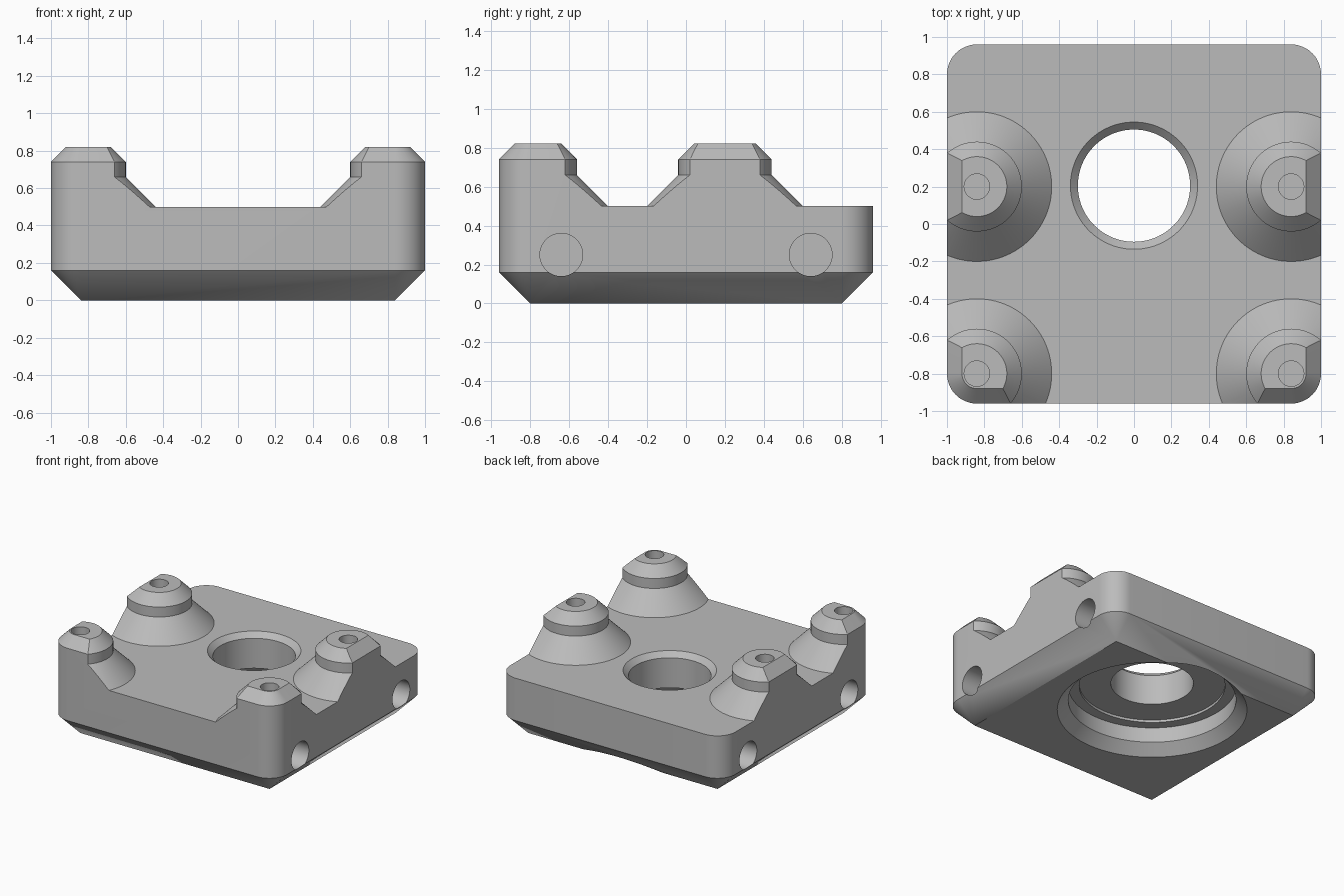
import bpy, bmesh, math

if "Cube" in bpy.data.objects:
    bpy.data.objects.remove(bpy.data.objects["Cube"])

W, D, R = 1.0, 0.96, 0.16          # half width, half depth, corner radius
BOSSES = [(sx * 0.84, y) for sx in (-1, 1) for y in (0.2, -0.8)]

grey = bpy.data.materials.new("plain grey")
grey.diffuse_color = (0.5, 0.5, 0.5, 1)
grey.use_nodes = True
grey.node_tree.nodes["Principled BSDF"].inputs["Base Color"].default_value = grey.diffuse_color


def loft(name, loops):
    """Solid through a stack of equal-length point loops."""
    bm = bmesh.new()
    rings = [[bm.verts.new(p) for p in loop] for loop in loops]
    n = len(rings[0])
    for a, b in zip(rings, rings[1:]):
        for i in range(n):
            j = (i + 1) % n
            bm.faces.new((a[i], a[j], b[j], b[i]))
    bm.faces.new(rings[0][::-1])
    bm.faces.new(rings[-1])
    bmesh.ops.remove_doubles(bm, verts=bm.verts, dist=1e-5)
    bmesh.ops.recalc_face_normals(bm, faces=bm.faces)
    mesh = bpy.data.meshes.new(name)
    bm.to_mesh(mesh)
    bm.free()
    ob = bpy.data.objects.new(name, mesh)
    bpy.context.collection.objects.link(ob)
    mesh.materials.append(grey)
    return ob


def rounded_loop(z, inset, seg=12):
    """Rounded rectangle shrunk by an inset; the corner centres stay put."""
    pts = []
    r = R - inset
    for k, (sx, sy) in enumerate([(1, 1), (-1, 1), (-1, -1), (1, -1)]):
        for i in range(seg + 1):
            a = math.pi / 2 * (k + i / seg)
            pts.append((sx * (W - R) + r * math.cos(a),
                        sy * (D - R) + r * math.sin(a), z))
    return pts


def lathe(name, profile, x, y, seg=96):
    """Round solid about a vertical axis from (radius, z) pairs."""
    return loft(name, [[(x + r * math.cos(2 * math.pi * i / seg),
                         y + r * math.sin(2 * math.pi * i / seg), z)
                        for i in range(seg)] for r, z in profile])


def combine(target, tool, operation):
    """Apply a boolean and discard the tool."""
    m = target.modifiers.new("cut", 'BOOLEAN')
    m.object, m.operation, m.solver = tool, operation, 'EXACT'
    bpy.context.view_layer.objects.active = target
    bpy.ops.object.modifier_apply(modifier=m.name)
    bpy.data.objects.remove(tool, do_unlink=True)


# slab, oversized before trimming to the outline
block = loft("mounting_block", [[(-1.5, -1.5, z), (1.5, -1.5, z), (1.5, 1.5, z), (-1.5, 1.5, z)]
                                for z in (-0.2, 0.5)])

# four stepped bosses
for x, y in BOSSES:
    combine(block, lathe("boss", [(0.45, 0.45), (0.24, 0.66), (0.24, 0.74),
                                  (0.16, 0.82)], x, y), 'UNION')

# trim to the rounded outline with chamfered bottom and boss rims
# (slightly oversized top continues the rim chamfer past the boss tops)
outline = loft("outline", [rounded_loop(0, 0.16), rounded_loop(0.16, 0),
                           rounded_loop(0.74, 0), rounded_loop(0.84, 0.10)])
combine(block, outline, 'INTERSECT')

# stepped bearing pocket below and chamfered bore through the top
combine(block, lathe("bore", [(0.74, -0.05), (0.61, 0.08), (0.61, 0.20), (0.53, 0.20),
                              (0.53, 0.22), (0.30, 0.22), (0.30, 0.46), (0.39, 0.55)],
                     0, 0.205, 128), 'DIFFERENCE')

# blind screw holes in the bosses
for x, y in BOSSES:
    combine(block, lathe("screw_hole", [(0.068, 0.42), (0.068, 0.9)], x, y, 40), 'DIFFERENCE')

# blind round holes in both sides
for sx in (-1, 1):
    for y in (-0.64, 0.64):
        hole = loft("side_hole", [[(sx * x, y + 0.11 * math.cos(2 * math.pi * i / 48),
                                    0.25 + 0.11 * math.sin(2 * math.pi * i / 48))
                                   for i in range(48)] for x in (0.6, 1.1)])
        combine(block, hole, 'DIFFERENCE')

bpy.ops.object.select_all(action='DESELECT')
block.select_set(True)
bpy.context.view_layer.objects.active = block
bpy.ops.object.shade_smooth_by_angle(angle=math.radians(25))
